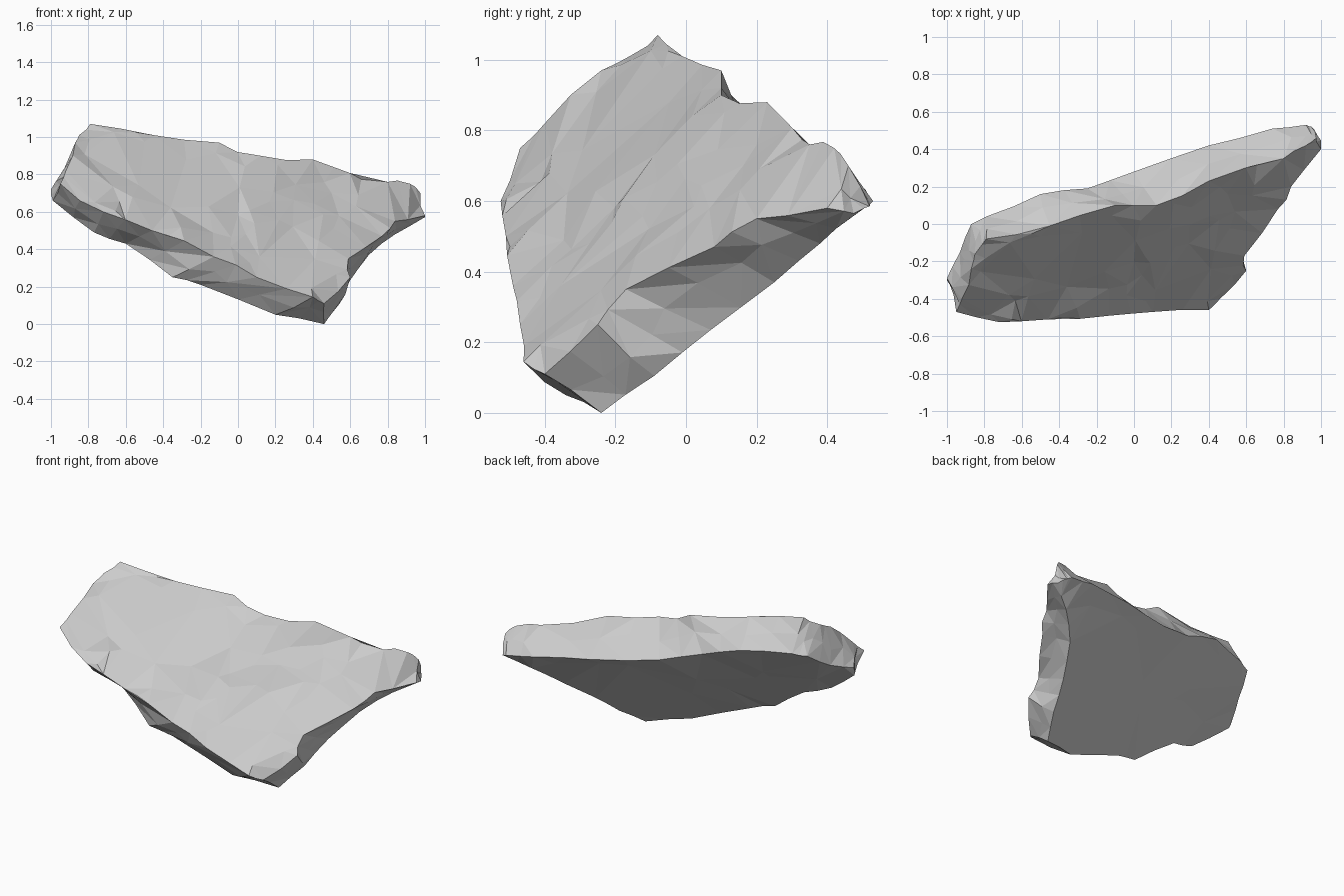
import bpy, bmesh, random
from mathutils import Vector
from mathutils.geometry import delaunay_2d_cdt

if "Cube" in bpy.data.objects:
    bpy.data.objects.remove(bpy.data.objects["Cube"])

random.seed(7)

# Slab axes: normal of the broad face, then two in-plane directions
N = Vector((0.343, -0.626, 0.70)).normalized()
U = Vector((1.76, 0.53, -0.39))
U = (U - N * U.dot(N)).normalized()
V = N.cross(U)

# Rim of the upper broad face, clockwise from the top left corner
FRONT = [(-.79, -.08, 1.07), (-.45, -.01, 1.01), (-.1, .1, .97), (.12, .1, .9),
         (.4, .23, .88), (.8, .35, .76), (.92, .42, .75), (.975, .46, .70),
         (1, .4, .58), (.84, .2, .55), (.77, .08, .47), (.59, -.17, .35),
         (.6, -.25, .25), (.46, -.4, .11), (.4, -.46, .145), (.1, -.47, .25),
         (-.13, -.49, .36), (-.46, -.51, .5), (-.72, -.525, .6), (-.95, -.47, .75),
         (-.92, -.4, .82), (-.87, -.24, .97), (-.85, -.16, 1.01)]
# Matching rim of the flat underside
BACK = [(-.79, .04, .88), (-.5, .16, .87), (-.25, .19, .79), (0, .28, .72),
        (.4, .42, .67), (.74, .51, .63), (.92, .53, .6), (.95, .52, .585),
        (.98, .475, .565), (.84, .38, .48), (.7, .25, .37), (.6, .07, .235),
        (.54, -.09, .105), (.46, -.24, 0), (.2, -.34, .05), (-.2, -.38, .21),
        (-.35, -.41, .25), (-.6, -.35, .43), (-.77, -.39, .49), (-.99, -.31, .66),
        (-1, -.29, .72), (-.93, -.15, .77), (-.87, 0, .87)]


def jitter(a):
    return Vector([random.uniform(-a, a) for _ in range(3)])


def roughen(rim, a):
    """Add a slightly displaced point between each pair of rim points."""
    pts = [Vector(p) for p in rim]
    out = []
    for p, q in zip(pts, pts[1:] + pts[:1]):
        out += [p, (p + q) / 2 + jitter(min(a, (q - p).length * 0.1))]
    return out


def cap(bm, ring, count, rough):
    """Fill a rim with irregular triangles that follow the rim's height."""
    flat = [Vector((v.co.dot(U), v.co.dot(V))) for v in ring]
    height = [v.co.dot(N) for v in ring]
    xs, ys = [p.x for p in flat], [p.y for p in flat]
    inner = []
    while len(inner) < count:
        p = Vector((random.uniform(min(xs), max(xs)), random.uniform(min(ys), max(ys))))
        if min((p - q).length for q in flat + inner) > 0.06:
            inner.append(p)
    n = len(flat)
    loop = [(i, (i + 1) % n) for i in range(n)]
    co, _, faces, orig, _, _ = delaunay_2d_cdt(flat + inner, loop, [list(range(n))], 1, 1e-5)
    made = {}

    def vert(i):
        if i not in made:
            src = [k for k in orig[i] if k < n]
            if src:
                made[i] = ring[src[0]]
            else:
                w = [1 / (co[i] - q).length ** 2 for q in flat]
                h = sum(a * b for a, b in zip(w, height)) / sum(w)
                h += random.uniform(-rough, rough)
                made[i] = bm.verts.new(U * co[i].x + V * co[i].y + N * h)
        return made[i]

    for f in faces:
        vs = [vert(i) for i in f]
        if len(set(vs)) == 3 and not bm.faces.get(vs):
            bm.faces.new(vs)


# Three rims: upper, broken middle, underside
bm = bmesh.new()
front, back = roughen(FRONT, 0.016), roughen(BACK, 0.006)
centre = sum(front + back, Vector()) / (2 * len(front))
middle = []
for p, q in zip(front, back):
    m = p.lerp(q, random.uniform(0.4, 0.6))
    out = m - centre
    out = (out - N * out.dot(N)).normalized()
    middle.append(m + out * random.uniform(-0.012, 0.012))
rings = [[bm.verts.new(p) for p in r] for r in (front, middle, back)]

# Chipped edge faces
n = len(front)
for a, b in zip(rings, rings[1:]):
    for i in range(n):
        j = (i + 1) % n
        if random.random() < 0.5:
            tris = ((a[i], a[j], b[j]), (a[i], b[j], b[i]))
        else:
            tris = ((a[i], a[j], b[i]), (a[j], b[j], b[i]))
        for t in tris:
            bm.faces.new(t)

# Rough upper face and nearly flat underside
cap(bm, rings[0], 70, 0.015)
cap(bm, rings[2], 18, 0.004)
bmesh.ops.recalc_face_normals(bm, faces=bm.faces)

mesh = bpy.data.meshes.new("rock_slab")
bm.to_mesh(mesh)
bm.free()
slab = bpy.data.objects.new("rock_slab", mesh)
bpy.context.collection.objects.link(slab)
